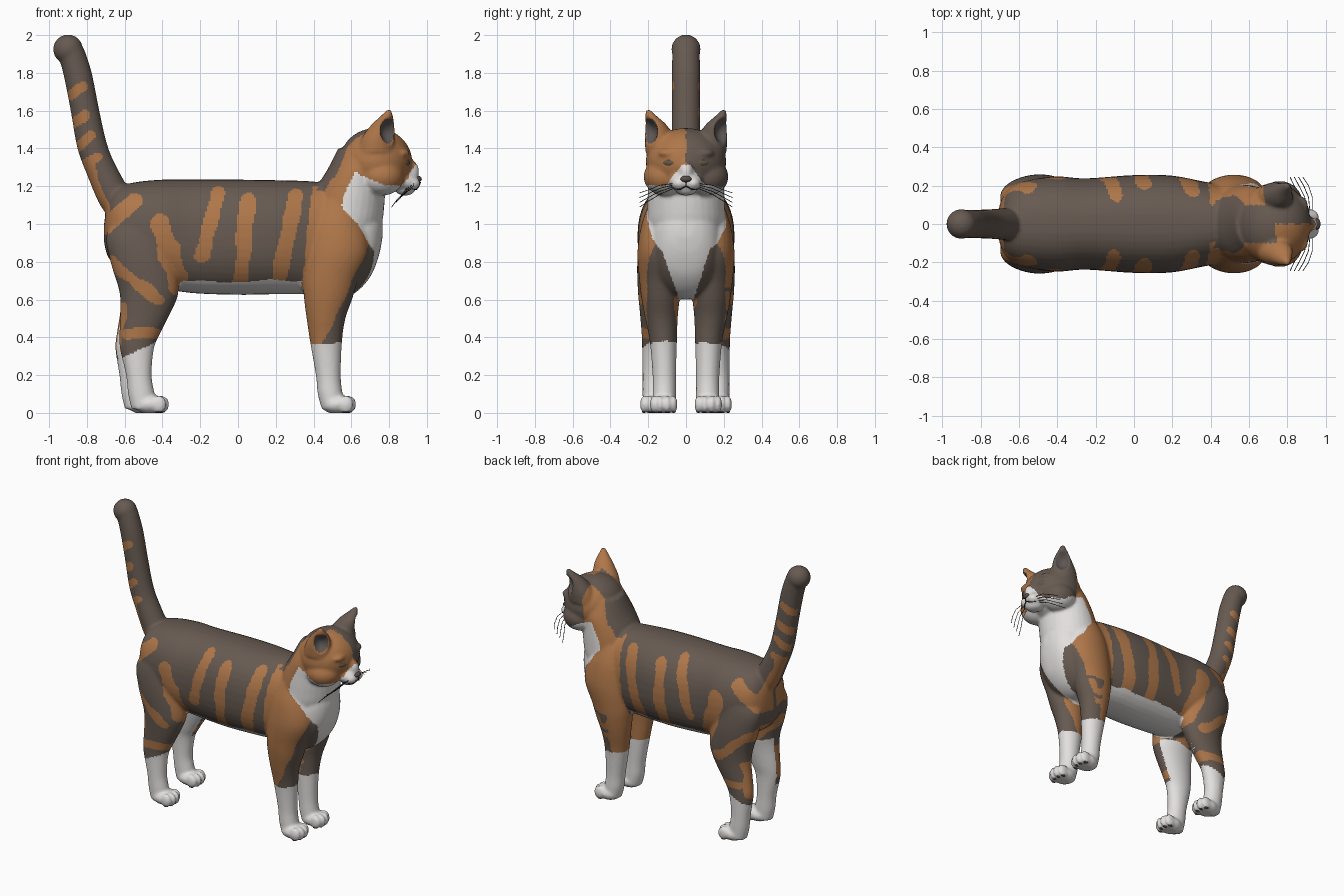
import bpy, bmesh, math
from mathutils import Vector, Matrix, noise

if "Cube" in bpy.data.objects:
    bpy.data.objects.remove(bpy.data.objects["Cube"])


def material(name, rgb):
    m = bpy.data.materials.new(name)
    m.diffuse_color = (*rgb, 1)
    m.use_nodes = True
    m.node_tree.nodes["Principled BSDF"].inputs["Base Color"].default_value = m.diffuse_color
    return m


DARK, ORANGE, WHITE, EAR = range(4)
fur = [material("dark brown fur", (0.135, 0.103, 0.083)), material("orange fur", (0.43, 0.185, 0.068)),
       material("white fur", (0.76, 0.74, 0.73)), material("inner ear grey", (0.11, 0.095, 0.09))]
eye_mat = material("eye brown", (0.13, 0.10, 0.06))
black_mat = material("whisker black", (0.03, 0.027, 0.025))
nose_mat = material("nose grey", (0.10, 0.075, 0.07))


def ellipsoid(bm, c, r, rot=0, seg=24):
    mat = Matrix.Translation(c) @ Matrix.Rotation(rot, 4, 'Z') @ Matrix.Diagonal((*r, 1))
    bmesh.ops.create_uvsphere(bm, u_segments=seg, v_segments=seg // 2, radius=1, matrix=mat)


def smooth_rows(rows, n=5):
    """Catmull-Rom interpolation between the given sections."""
    out = []
    for i in range(len(rows) - 1):
        p = [rows[max(0, min(len(rows) - 1, i + k))] for k in (-1, 0, 1, 2)]
        for s in range(n):
            t = s / n
            out.append([0.5 * (2 * b + (c - a) * t + (2 * a - 5 * b + 4 * c - d) * t * t
                        + (3 * b - a - 3 * c + d) * t ** 3) for a, b, c, d in zip(*p)])
    return out + [list(rows[-1])]


def skin(bm, rings):
    loops = [[bm.verts.new(p) for p in ring] for ring in rings]
    n = len(loops[0])
    for a, b in zip(loops, loops[1:]):
        for i in range(n):
            bm.faces.new((a[i], a[(i + 1) % n], b[(i + 1) % n], b[i]))
    bm.faces.new(loops[0][::-1])
    bm.faces.new(loops[-1])


def loft_up(bm, rows, side=1):
    """Sections (z, x, y, radius x, radius y) lying flat."""
    skin(bm, [[(x + rx * math.cos(t), side * (y + ry * math.sin(t)), z)
               for t in (k * math.tau / 32 for k in range(32))] for z, x, y, rx, ry in smooth_rows(rows)])


def loft_along(bm, rows):
    """Sections (x, centre z, half height, half width) across the trunk."""
    sq = lambda v: math.copysign(abs(v) ** 0.87, v)
    skin(bm, [[(x, hy * sq(math.cos(t)), z + hz * sq(math.sin(t)))
               for t in (k * math.tau / 40 for k in range(40))] for x, z, hz, hy in smooth_rows(rows)])


def finish(bm, name, mats):
    bmesh.ops.recalc_face_normals(bm, faces=bm.faces)
    me = bpy.data.meshes.new(name)
    bm.to_mesh(me)
    bm.free()
    for m in mats:
        me.materials.append(m)
    me.polygons.foreach_set("use_smooth", [True] * len(me.polygons))
    ob = bpy.data.objects.new(name, me)
    bpy.context.collection.objects.link(ob)
    return ob


# trunk
bm = bmesh.new()
loft_along(bm, [(-.71, .95, .04, .05), (-.69, .97, .14, .13), (-.64, .98, .21, .195), (-.55, .97, .25, .23),
                (-.4, .95, .285, .248), (-.25, .935, .3, .238), (0, .93, .305, .255), (.2, .93, .302, .252),
                (.4, .925, .3, .215), (.52, .9, .3, .21), (.62, .9, .265, .195), (.7, .92, .2, .155),
                (.745, .95, .12, .1), (.765, .97, .04, .04)])
# neck
loft_up(bm, [(.9, .55, 0, .16, .17), (1.0, .555, 0, .205, .205), (1.1, .577, 0, .198, .205),
             (1.2, .6, 0, .18, .2), (1.3, .635, 0, .155, .19), (1.4, .665, 0, .135, .15)])
# tail
loft_up(bm, [(1.0, -.56, 0, .09, .08), (1.1, -.63, 0, .1, .085), (1.25, -.705, 0, .09, .08),
             (1.4, -.768, 0, .082, .076), (1.6, -.81, 0, .076, .075), (1.8, -.85, 0, .076, .075),
             (1.93, -.89, 0, .074, .072)])
ellipsoid(bm, (-.9, 0, 1.925), (.079, .078, .078))
# head
ellipsoid(bm, (.73, 0, 1.33), (.192, .213, .178), seg=40)
ellipsoid(bm, (.88, 0, 1.225), (.08, .09, .055))
ellipsoid(bm, (.9, 0, 1.275), (.06, .042, .07))
ellipsoid(bm, (.885, 0, 1.185), (.055, .06, .035))
for s in (1, -1):
    ellipsoid(bm, (.76, s * .11, 1.25), (.12, .115, .1))
    ellipsoid(bm, (.915, s * .036, 1.215), (.05, .042, .036))
    ellipsoid(bm, (.86, s * .09, 1.375), (.05, .06, .025))
    # ears
    loft_up(bm, [(1.38, .73, .13, .1, .085), (1.45, .74, .14, .088, .078), (1.52, .765, .157, .064, .058),
                 (1.57, .787, .185, .034, .032), (1.605, .8, .2, .012, .012)], s)
    # front legs
    loft_up(bm, [(1.12, .52, .12, .08, .07), (1.0, .525, .135, .14, .1), (.85, .525, .145, .165, .112),
                 (.7, .49, .14, .145, .107), (.6, .477, .135, .127, .1), (.5, .466, .13, .103, .086),
                 (.38, .466, .12, .085, .072), (.2, .478, .115, .066, .062), (.1, .488, .115, .066, .062),
                 (.02, .505, .115, .062, .06)], s)
    # hind legs, the left one a little further back
    d = -.035 if s > 0 else 0
    loft_up(bm, [(1.1, -.5, .12, .1, .08), (.95, -.525, .14, .17, .1), (.8, -.5, .15, .175, .108),
                 (.65, -.472, .155, .158, .1), (.55, -.485, .16, .138, .086), (.42, -.52 + d * .4, .165, .108, .07),
                 (.34, -.535 + d * .7, .17, .09, .062), (.2, -.525 + d, .172, .068, .058),
                 (.1, -.512 + d, .172, .07, .058), (.02, -.5 + d, .172, .064, .056)], s)
    # paws
    for px, py in ((.525, .118), (-.465 + d, .17)):
        ellipsoid(bm, (px, s * py, .045), (.085, .074, .052))
        for k, o in enumerate((-.052, -.019, .019, .052)):
            ellipsoid(bm, (px + (.06 if k in (1, 2) else .045), s * py + o, .045), (.042, .021, .047))

# fuse all fur parts into one skin
ob = finish(bm, "cat_body", [])
mod = ob.modifiers.new("fuse", 'REMESH')
mod.mode, mod.voxel_size, mod.use_smooth_shade = 'VOXEL', 0.01, True
mod = ob.modifiers.new("soften", 'SMOOTH')
mod.factor, mod.iterations = 0.5, 5
me = bpy.data.meshes.new_from_object(ob.evaluated_get(bpy.context.evaluated_depsgraph_get()))
ob.modifiers.clear()
ob.data = me
me.materials.clear()
for m in fur:
    me.materials.append(m)


def ear_depth(p):
    q = Vector(((p.x - .797) / .05, (abs(p.y) - .19) / .05, (p.z - 1.495) / .075))
    return 1 - q.length_squared


# stripes as side-view strokes: x, z to x, z, half width
STRIPES = [(-.41, 1.0, -.31, .68, .055), (-.1, 1.17, -.19, .83, .036), (.05, 1.12, .02, .7, .042),
           (.3, 1.14, .21, .68, .042), (-.55, 1.12, -.71, .98, .042), (-.67, .8, -.42, .6, .03),
           (-.61, .56, -.64, .36, .025), (-.58, .42, -.42, .42, .03), (-.89, 1.68, -.82, 1.73, .026),
           (-.88, 1.53, -.8, 1.58, .028), (-.84, 1.41, -.78, 1.47, .025), (-.7, 1.05, -.8, 1.3, .036),
           (-.85, 1.3, -.75, 1.35, .025)]


def striped(x, z):
    for ax, az, bx, bz, w in STRIPES:
        ux, uz = bx - ax, bz - az
        t = max(0, min(1, ((x - ax) * ux + (z - az) * uz) / (ux * ux + uz * uz)))
        if math.hypot(x - ax - t * ux, z - az - t * uz) < w:
            return True
    return False


def fur_colour(c, n):
    s = 1 if c.y > 0 else -1
    a, inward = abs(c.y), -n.y * s
    if ear_depth(c) > .1 and n.x + inward * -1 > .2:
        return EAR
    w = noise.noise(c * 9)
    x, z = c.x + .02 * w, c.z + .015 * w
    # white socks, belly and inner thighs
    if z < .37 and x > 0 or x < 0 and z < .3 + (x + .6) * .45:
        return WHITE
    if -.4 < x < .48 and z < .7 and n.z < -.55 or x < -.2 and z < .64 and inward > .5:
        return WHITE
    # white bib and muzzle
    if x > .55 + max(0, 1.1 - z) * .75 + max(0, z - 1.15) * .6 and z < max(1.2, 1.29 - (x - .6) * .5):
        return WHITE
    if x > .45 and .55 < z < .95 and a < .04 + (z - .6) * .33:
        return WHITE
    if x > .85 and z < 1.31 and a < .025 + (1.31 - z) * .75:
        return WHITE
    # head and neck, split down the middle
    if x > .42 and z > 1.18:
        if x < .53 + (z - 1.28) * .4 and (z > 1.25 or a < .14) or a < .1 and x < .74:
            return DARK
        return DARK if c.y > 0 and x > .68 else ORANGE
    # shoulders and forelegs
    if x > .34 + (z - .65) * .1:
        if x > .57 + (z - .62) * .46 and z < .92:
            return DARK
        if c.y > 0 and z < .66 and x > .47 and math.sin(z * 60 + 4 * w) > .1:
            return DARK
        return DARK if z > 1.2 and a < .12 else ORANGE
    return ORANGE if striped(x, z) and (z < 1.22 or n.x < .5) and a > .015 else DARK


me.polygons.foreach_set("material_index", [fur_colour(p.center, p.normal) for p in me.polygons])
# hollow the ears and flatten the soles
for v in me.vertices:
    if v.co.z > 1.4 and v.co.x > .65:
        e = ear_depth(v.co)
        if e > 0:
            v.co -= Vector((.7, math.copysign(.7, v.co.y), 0)) * .05 * e
    v.co.z = max(v.co.z, 0)
me.polygons.foreach_set("use_smooth", [True] * len(me.polygons))

# eyes
bm = bmesh.new()
for s in (1, -1):
    ellipsoid(bm, (.888, s * .09, 1.325), (.018, .04, .02), s * .45)
finish(bm, "eyes", [eye_mat])

# nose
bm = bmesh.new()
ellipsoid(bm, (.953, 0, 1.238), (.02, .03, .017))
finish(bm, "nose", [nose_mat])

# paw pads
bm = bmesh.new()
for s in (1, -1):
    for px, py in ((.525, .118), (-.465 - (.035 if s > 0 else 0), .17)):
        ellipsoid(bm, (px, s * py, .006), (.032, .036, .006), seg=12)
        for k, o in enumerate((-.052, -.019, .019, .052)):
            ellipsoid(bm, (px + (.06 if k in (1, 2) else .045), s * py + o, .006), (.018, .012, .006), seg=12)
finish(bm, "paw_pads", [nose_mat])


def strands(name, paths, radius):
    cu = bpy.data.curves.new(name, 'CURVE')
    cu.dimensions, cu.bevel_depth, cu.bevel_resolution = '3D', radius, 1
    for path in paths:
        sp = cu.splines.new('POLY')
        sp.points.add(len(path) - 1)
        for p, co in zip(sp.points, path):
            p.co = (*co, 1)
    cu.materials.append(black_mat)
    bpy.context.collection.objects.link(bpy.data.objects.new(name, cu))


# whiskers and mouth line
strands("whiskers", [[(.93 - .012 * k, s * .06, 1.215 - .008 * k), (.93 - .02 * k, s * .14, 1.205 - .016 * k),
                      (.91 - .025 * k, s * .2, 1.18 - .02 * k), (.88 - .022 * k, s * .245, 1.165 - .025 * k)]
                     for s in (1, -1) for k in range(4)], .002)
strands("mouth", [[(.966, 0, 1.222), (.957, 0, 1.2), (.945, s * .03, 1.184), (.92, s * .06, 1.186)]
                  for s in (1, -1)], .004)
